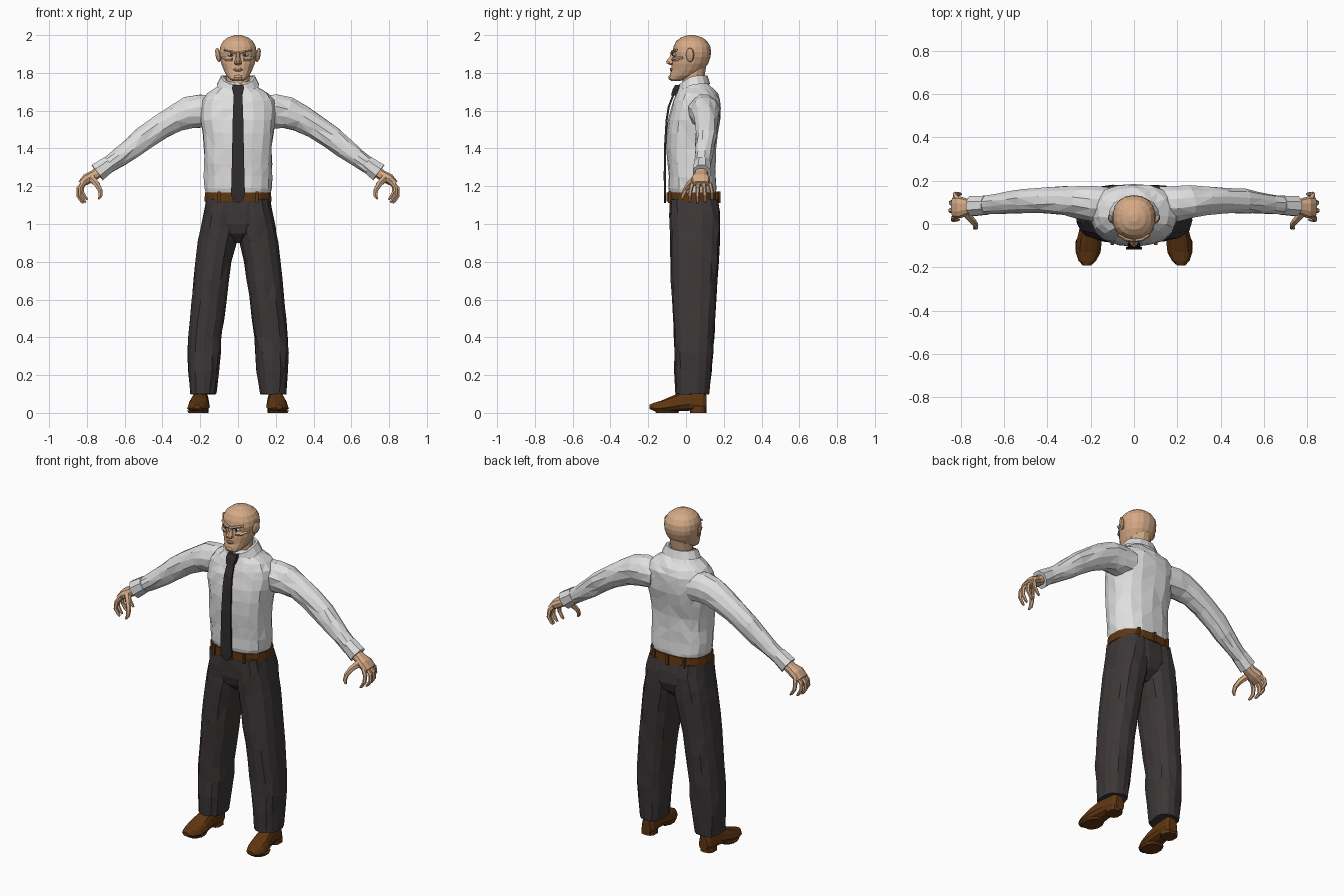
import bpy, bmesh, math, random
from mathutils import Vector

random.seed(4)


def material(name, r, g, b):
    m = bpy.data.materials.new(name)
    m.diffuse_color = (r, g, b, 1)
    return m


SKIN = material("skin", .66, .40, .24)
LIP = material("lip", .42, .22, .14)
SHIRT = material("shirt white", .74, .74, .74)
CLOTH = material("trouser grey", .047, .038, .039)
TIE = material("tie dark", .030, .025, .027)
LEATHER = material("brown leather", .115, .037, .006)
EYE = material("eye white", .75, .75, .72)
IRIS = material("iris", .04, .06, .08)


def loft(name, rings, mat, jitter=0.0, cap=True, side=1):
    """Skin a list of rings with equal point counts; side=-1 mirrors in x."""
    bm = bmesh.new()
    rows = []
    for ring in rings:
        row = []
        for p in ring:
            j = Vector([random.uniform(-jitter, jitter) for _ in range(3)])
            q = Vector(p) + j
            row.append(bm.verts.new((q.x * side, q.y, q.z)))
        rows.append(row)
    n = len(rows[0])
    for a, b in zip(rows, rows[1:]):
        for i in range(n):
            k = (i + 1) % n
            bm.faces.new((a[i], a[k], b[k], b[i]))
    if cap:
        bm.faces.new(rows[0])
        bm.faces.new(rows[-1])
    if jitter:
        bmesh.ops.triangulate(bm, faces=bm.faces[:])
    bmesh.ops.recalc_face_normals(bm, faces=bm.faces[:])
    me = bpy.data.meshes.new(name)
    bm.to_mesh(me)
    bm.free()
    me.materials.append(mat)
    ob = bpy.data.objects.new(name, me)
    bpy.context.collection.objects.link(ob)
    return ob


def oval(n, power):
    """Unit superellipse points."""
    out = []
    for i in range(n):
        a = 2 * math.pi * (i + .5) / n
        c, s = math.cos(a), math.sin(a)
        out.append((math.copysign(abs(c) ** (2 / power), c), math.copysign(abs(s) ** (2 / power), s)))
    return out


def level(z, x0, x1, y0, y1, n=16, power=2.4):
    """Horizontal ring filling the box x0..x1, y0..y1."""
    return [((x0 + x1) / 2 + u * (x1 - x0) / 2, (y0 + y1) / 2 + v * (y1 - y0) / 2, z) for u, v in oval(n, power)]


def stack(name, rows, mat, jitter=0.0, n=16, power=2.4):
    """Symmetric body part from rows of (z, half width, front y, back y)."""
    return loft(name, [level(z, -w, w, f, b, n, power) for z, w, f, b in rows], mat, jitter)


def tube(name, pts, mat, n=10, jitter=0.0, side=1, power=2.0):
    """Tube along points (x, y, z, in-plane radius, radius along y)."""
    c = [Vector(p[:3]) for p in pts]
    rings = []
    for i, p in enumerate(pts):
        t = (c[min(i + 1, len(c) - 1)] - c[max(i - 1, 0)]).normalized()
        ref = Vector((0, 1, 0))
        u = (ref - t * t.dot(ref)).normalized()
        v = t.cross(u)
        rings.append([c[i] + u * p[4] * s + v * p[3] * k for k, s in oval(n, power)])
    return loft(name, rings, mat, jitter, True, side)


def ball(name, loc, size, mat, seg=10, rings=6):
    bm = bmesh.new()
    bmesh.ops.create_uvsphere(bm, u_segments=seg, v_segments=rings, radius=1)
    for v in bm.verts:
        v.co = Vector([v.co[i] * size[i] + loc[i] for i in range(3)])
    me = bpy.data.meshes.new(name)
    bm.to_mesh(me)
    bm.free()
    me.materials.append(mat)
    ob = bpy.data.objects.new(name, me)
    bpy.context.collection.objects.link(ob)
    return ob


# Shirt body, belt and trouser seat
stack("shirt_body", [(1.13, .165, -.08, .16), (1.19, .178, -.092, .163), (1.25, .181, -.094, .158),
                     (1.32, .180, -.100, .154), (1.40, .182, -.105, .157), (1.48, .190, -.103, .170),
                     (1.55, .198, -.096, .183), (1.61, .200, -.082, .187), (1.655, .192, -.068, .183),
                     (1.69, .165, -.050, .166), (1.72, .115, -.035, .140), (1.75, .08, -.02, .115)],
      SHIRT, .004, 18)
stack("belt", [(1.118, .180, -.096, .176), (1.168, .177, -.096, .172)], LEATHER, 0, 18)
stack("trouser_seat", [(1.14, .172, -.088, .168), (1.07, .182, -.088, .180), (1.0, .17, -.084, .183),
                       (.95, .12, -.07, .165), (.90, .03, -.02, .11)], CLOTH, .002)

# Belt buckle and belt loops
loft("belt_buckle", [level(z, -.03, .03, -.104, -.09, 4, 20) for z in (1.12, 1.167)], LEATHER)
for x, y in ((.1, -.088), (-.1, -.088), (.1, .163), (-.1, .163), (0, .176)):
    loft("belt_loop", [level(z, x - .008, x + .008, y - .008, y + .008, 4, 20) for z in (1.112, 1.172)], LEATHER)

# Collar: hollow band dipping toward the front
def collar_ring(z, w, f, b):
    return [(x, y, q + min(0, (y - .03) * .7)) for x, y, q in level(z, -w, w, f, b, 14, 2.2)]


loft("collar", [collar_ring(1.74, .115, -.045, .128), collar_ring(1.785, .092, -.040, .114),
                collar_ring(1.782, .076, -.026, .102), collar_ring(1.73, .076, -.026, .102)], SHIRT, 0, False)

# Tie: flat strip with a knot and a pointed end
tie = [(1.685, -.072, .022), (1.62, -.097, .026), (1.55, -.108, .028), (1.40, -.117, .031),
       (1.25, -.118, .034), (1.15, -.117, .037), (1.112, -.116, .006)]
loft("tie", [[(-w, y, z), (w, y, z), (w, y + .011, z), (-w, y + .011, z)] for z, y, w in tie], TIE)
knot = [(1.735, -.058, .030), (1.715, -.070, .031), (1.68, -.080, .023)]
loft("tie_knot", [[(-w, y, z), (w, y, z), (w, y + .04, z), (-w, y + .04, z)] for z, y, w in knot], TIE)

# Head and neck
stack("neck", [(1.70, .066, -.025, .1), (1.78, .062, -.02, .1), (1.84, .065, -.02, .11)], SKIN, 0, 12, 2)
stack("head", [(1.757, .030, -.078, -.035), (1.768, .046, -.089, .01), (1.787, .062, -.086, .06),
               (1.815, .076, -.078, .092), (1.85, .090, -.076, .118), (1.885, .098, -.068, .130),
               (1.91, .100, -.072, .133), (1.94, .095, -.066, .129), (1.968, .080, -.052, .112),
               (1.988, .054, -.026, .085), (2.0, .018, .012, .045)], SKIN, 0, 18, 2.2)

# Face
stack("nose", [(1.912, .010, -.078, -.05), (1.885, .012, -.088, -.05), (1.862, .019, -.108, -.05),
               (1.850, .021, -.104, -.05), (1.843, .013, -.088, -.05)], SKIN, 0, 8, 2)
loft("mouth", [level(z, -w, w, f, -.05, 10, 2) for z, w, f in ((1.808, .018, -.083), (1.816, .028, -.086),
                                                               (1.826, .018, -.083))], LIP)
ball("chin", (0, -.072, 1.776), (.028, .022, .017), SKIN)
for s, tag in ((1, "left"), (-1, "right")):
    ball(tag + "_eye", (s * .038, -.057, 1.896), (.019, .014, .010), EYE)
    ball(tag + "_iris", (s * .036, -.0695, 1.896), (.007, .004, .008), IRIS, 8, 6)
    tube(tag + "_brow", [(.008, -.074, 1.904, .008, .010), (.035, -.070, 1.914, .008, .010),
                         (.070, -.048, 1.921, .006, .010)], SKIN, 6, 0, s)
    tube(tag + "_cheek", [(.03, -.068, 1.872, .010, .010), (.060, -.052, 1.872, .012, .012),
                          (.084, -.015, 1.880, .008, .01)], SKIN, 6, 0, s)
    ear = ball(tag + "_ear", (s * .105, .022, 1.895), (.012, .022, .038), SKIN, 8, 6)
    for v in ear.data.vertices:
        v.co.x += s * ((v.co.z - 1.895) * .15 + (v.co.y - .02) * .35)

    # Sleeve and cuff
    tube(tag + "_sleeve", [(.12, .095, 1.595, .085, .080), (.20, .095, 1.597, .092, .083),
                           (.26, .102, 1.59, .085, .076), (.33, .108, 1.56, .074, .066),
                           (.41, .108, 1.515, .068, .060), (.50, .106, 1.453, .063, .057),
                           (.56, .100, 1.405, .058, .053), (.63, .092, 1.35, .049, .047),
                           (.70, .086, 1.302, .042, .043)], SHIRT, 12, .004, s)
    tube(tag + "_cuff", [(.680, .087, 1.320, .047, .047), (.745, .083, 1.272, .054, .050)], SHIRT, 8, 0, s)

    # Hand with four curled fingers and a thumb
    tube(tag + "_palm", [(.725, .083, 1.285, .030, .034), (.762, .080, 1.258, .029, .036),
                         (.800, .077, 1.238, .030, .050), (.832, .077, 1.212, .019, .048)], SKIN, 10, 0, s, 2.4)
    for y, spread, reach, drop in ((.038, -.018, -.012, .004), (.065, -.004, 0, 0),
                                   (.092, .008, -.004, .004), (.116, .022, -.022, .018)):
        tube(tag + "_finger", [(.815, y, 1.222, .014, .013),
                               (.846 + reach, y + spread * .6, 1.188 + drop, .0125, .012),
                               (.847 + reach, y + spread, 1.150 + drop, .011, .011),
                               (.828 + reach, y + spread, 1.120 + drop, .009, .009),
                               (.818 + reach, y + spread, 1.110 + drop, .005, .005)], SKIN, 6, 0, s)
    tube(tag + "_thumb", [(.780, .055, 1.245, .021, .020), (.748, .018, 1.212, .017, .016),
                          (.730, -.004, 1.180, .013, .013), (.728, -.016, 1.150, .011, .011),
                          (.738, -.020, 1.132, .006, .006)], SKIN, 6, 0, s)

    # Trouser leg: rows of (z, inner x, outer x, front y, back y)
    leg = [(1.13, -.01, .172, -.087, .168), (1.05, -.015, .186, -.088, .182), (.98, -.008, .200, -.084, .184),
           (.91, .004, .212, -.082, .180), (.80, .032, .225, -.080, .172), (.70, .046, .236, -.078, .166),
           (.60, .060, .246, -.075, .160), (.50, .074, .256, -.070, .154), (.40, .086, .264, -.064, .148),
           (.32, .090, .268, -.062, .144), (.22, .098, .263, -.060, .136), (.10, .115, .255, -.054, .125)]
    loft(tag + "_trouser_leg", [level(z, a, b, f, k, 14) for z, a, b, f, k in leg], CLOTH, .004, True, s)

    # Shoe: rows of (y, half width, bottom z, top z), plus sole heel block
    shoe = [(.108, .030, .012, .095), (.09, .042, .006, .115), (.02, .047, .010, .120), (-.03, .052, .008, .108),
            (-.08, .060, .004, .088), (-.13, .059, .004, .066), (-.17, .042, .010, .054), (-.192, .018, .020, .044)]
    loft(tag + "_shoe", [[(.20 - y * .09 + u * w * (1 if v < .3 else .85), y, (a + b) / 2 + v * (b - a) / 2)
                          for u, v in oval(12, 2.6)] for y, w, a, b in shoe], LEATHER, 0, True, s)
    loft(tag + "_shoe_heel", [level(z, .155, .240, .02, .108, 10, 2.8) for z in (0, .03)], LEATHER, 0, True, s)
    sole = [(0, -.004), (.012, .003)]
    loft(tag + "_shoe_sole", [level(z, .155 - g, .268 + g, -.165 - g, -.035 + g, 12, 2.2) for z, g in sole],
         LEATHER, 0, True, s)
